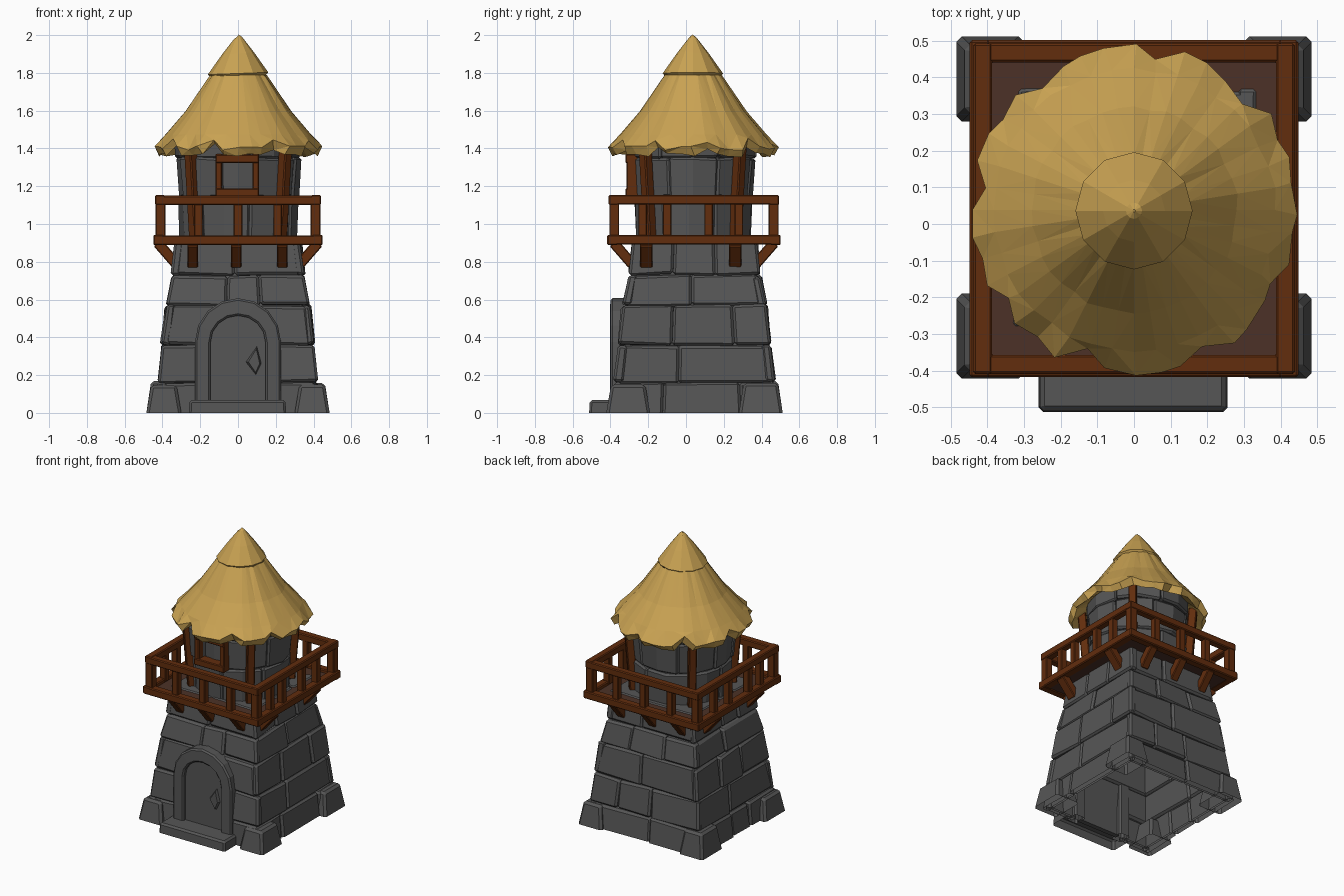
import bpy, bmesh, math, random
from mathutils import Vector

if "Cube" in bpy.data.objects:
    bpy.data.objects.remove(bpy.data.objects["Cube"])

random.seed(7)
CY = 0.045                      # tower axis in y


def material(name, rgb):
    m = bpy.data.materials.new(name)
    m.diffuse_color = (*rgb, 1)
    m.use_nodes = True
    m.node_tree.nodes["Principled BSDF"].inputs["Base Color"].default_value = m.diffuse_color
    return m


STONE = material("dark_stone", (0.092, 0.092, 0.092))
WOOD = material("red_brown_wood", (0.122, 0.026, 0.004))
DECK = material("dark_deck_wood", (0.072, 0.031, 0.02))
THATCH = material("straw_thatch", (0.58, 0.36, 0.085))


def finish(name, bm, mat, bevel=0.0, open_bottom=False):
    bmesh.ops.recalc_face_normals(bm, faces=bm.faces)
    if open_bottom:
        low = [f for f in bm.faces if all(v.co.z < .004 for v in f.verts)]
        bmesh.ops.delete(bm, geom=low, context="FACES")
    me = bpy.data.meshes.new(name)
    bm.to_mesh(me)
    bm.free()
    me.materials.append(mat)
    ob = bpy.data.objects.new(name, me)
    bpy.context.collection.objects.link(ob)
    if bevel:
        md = ob.modifiers.new("chamfer", "BEVEL")
        md.width, md.segments, md.limit_method = bevel, 1, "ANGLE"
        md.angle_limit = math.radians(40)
    return ob


def loft(bm, sections, caps=True):
    rows = [[bm.verts.new(p) for p in s] for s in sections]
    n = len(rows[0])
    for a, b in zip(rows, rows[1:]):
        for i in range(n):
            j = (i + 1) % n
            bm.faces.new((a[i], a[j], b[j], b[i]))
    if caps:
        bm.faces.new(rows[0])
        bm.faces.new(rows[-1][::-1])


def box(bm, lo, hi, taper=0.0):
    x0, y0, z0 = lo
    x1, y1, z1 = hi
    t = taper
    loft(bm, [[(x0, y0, z0), (x1, y0, z0), (x1, y1, z0), (x0, y1, z0)],
              [(x0 + t, y0 + t, z1), (x1 - t, y0 + t, z1), (x1 - t, y1 - t, z1), (x0 + t, y1 - t, z1)]])


def beam(bm, p0, p1, side, w, d):
    p0, p1, s = Vector(p0), Vector(p1), Vector(side).normalized()
    f = (p1 - p0).cross(s).normalized()
    loft(bm, [[p + s * a * w / 2 + f * b * d / 2 for a, b in ((-1, -1), (1, -1), (1, 1), (-1, 1))]
              for p in (p0, p1)])


def jit(a):
    return random.uniform(-a, a)


# ---- square stone base -------------------------------------------------
PROFILE = [(0, .44), (.16, .425), (.36, .404), (.57, .38), (.73, .349), (.925, .328)]


def half(z):
    for (z0, h0), (z1, h1) in zip(PROFILE, PROFILE[1:]):
        if z <= z1:
            return h0 + (h1 - h0) * (z - z0) / (z1 - z0)
    return PROFILE[-1][1]


def splits(a, b, n):
    inner = [a + (b - a) * (i / n) + jit(0.12 * (b - a)) for i in range(1, n)]
    return [a] + inner + [b]


bm = bmesh.new()
for c, ((z0, _), (z1, _)) in enumerate(zip(PROFILE, PROFILE[1:])):
    for k in range(4):
        ang = k * math.pi / 2 - math.pi / 2
        nrm = Vector((math.cos(ang), math.sin(ang), 0))
        tan = Vector((-nrm.y, nrm.x, 0))
        short = 0.0 if (k + c) % 2 else 0.02
        spans = [splits(-1, 1, 2 + (k + c) % 2)]
        if k == 0 and c < 2:                       # leave the doorway open
            g = 0.2 / half(z0)
            spans = [[-1, -g], [g, 1]]
        for sp in spans:
            for u0, u1 in zip(sp, sp[1:]):
                push, secs = jit(0.006), []
                for u in (u0, u1):
                    sec = []
                    for z, d in ((z0, 0), (z1, 0), (z1, .05), (z0, .05)):
                        zz = z + (jit(0.009) if 0 < z < .92 else 0)
                        out = half(z) - d + (push + jit(.007) if d == 0 else 0)
                        sec.append(Vector((0, CY, zz)) + nrm * out + tan * u * (half(z) - short))
                    secs.append(sec)
                loft(bm, secs)
finish("base_wall_stones", bm, STONE, 0.013, True)

bm = bmesh.new()
ring = ((-1, -1), (1, -1), (1, 1), (-1, 1))
loft(bm, [[(sx * (half(z) - .035), CY + sy * (half(z) - .035), z) for sx, sy in ring]
          for z, _ in PROFILE], caps=False)
bm.faces.new([v for v in bm.verts if v.co.z > .92])
finish("base_wall_core", bm, STONE)

bm = bmesh.new()
for sx in (-1, 1):
    for sy in (-1, 1):
        xs = sorted((sx * .30, sx * .485))
        ys = sorted((CY + sy * .235, CY + sy * .467))
        box(bm, (xs[0], ys[0], 0), (xs[1], ys[1], .158 + jit(.012)), .025)
finish("corner_foot_stones", bm, STONE, 0.015, True)

# ---- doorway -----------------------------------------------------------
bm = bmesh.new()
secs = []
arch = [(-1, 0, 0), (-1, 0, .2)]
arch += [(-math.cos(math.pi * i / 8), math.sin(math.pi * i / 8), .375) for i in range(9)]
arch += [(1, 0, .2), (1, 0, 0)]
for c, s, base in arch:
    secs.append([(c * .145, -.403, base + s * .14), (c * .228, -.4, base + s * .232),
                 (c * .228, -.31, base + s * .232), (c * .145, -.31, base + s * .14)])
loft(bm, secs)
finish("door_arch", bm, STONE, 0.01, True)

bm = bmesh.new()
outline = [(-.16, 0), (.16, 0)] + [(.16 * math.cos(math.pi * i / 8), .375 + .155 * math.sin(math.pi * i / 8))
                                   for i in range(9)]
loft(bm, [[(x, y, z) for x, z in outline] for y in (-.374, -.34)])
finish("door_panel", bm, STONE)

bm = bmesh.new()
chip = [(.10, .355), (.04, .27), (.095, .20), (.125, .26)]
loft(bm, [[(x, -.37, z) for x, z in chip], [(.09 + (x - .09) * .7, -.392, .27 + (z - .27) * .8) for x, z in chip]])
finish("door_handle", bm, STONE)

bm = bmesh.new()
box(bm, (-.26, -.513, 0), (.255, -.36, .068), .004)
finish("door_step", bm, STONE, 0.012, True)

# ---- round upper tower -------------------------------------------------
bm = bmesh.new()
levels = [(.90, .312), (1.14, .322), (1.35, .338), (1.46, .338)]
for c, ((z0, r0), (z1, r1)) in enumerate(zip(levels, levels[1:])):
    a0 = -math.pi / 2 + (.27 if c == 1 else .2)
    a1 = a0 + 2 * math.pi - (.54 if c == 1 else 0)     # gap for the window
    n = 7
    cuts = [a0] + [a0 + (a1 - a0) * i / n + jit(.1) for i in range(1, n)] + [a1]
    for b0, b1 in zip(cuts, cuts[1:]):
        push, secs = jit(.01), []
        for t in (0, .5, 1):
            a = b0 + (b1 - b0) * t
            sec = []
            for r, z, d in ((r0, z0, 0), (r1, z1, 0), (r1, z1, .05), (r0, z0, .05)):
                q = r - d + (push + jit(.004) if d == 0 else 0)
                sec.append((q * math.cos(a), CY - .01 + q * math.sin(a), z + jit(.006)))
            secs.append(sec)
        loft(bm, secs)
finish("upper_wall_stones", bm, STONE, 0.012)

bm = bmesh.new()
loft(bm, [[(r * math.cos(i * math.pi / 8), CY - .01 + r * math.sin(i * math.pi / 8), z) for i in range(16)]
          for r, z in ((.285, .9), (.31, 1.5))], caps=False)
finish("upper_wall_core", bm, STONE)

# window frame
bm = bmesh.new()
for x in (-.102, .094):
    box(bm, (x - .018, -.315, 1.14), (x + .018, -.25, 1.37))
for z in (1.165, 1.345):
    box(bm, (-.12, -.32, z - .023), (.112, -.25, z + .023))
finish("window_frame", bm, WOOD, 0.005)

# leaning posts on the round wall
bm = bmesh.new()
for k in range(4):
    a = math.radians(45 + 90 * k)
    c, s = math.cos(a), math.sin(a)
    beam(bm, (.318 * c, CY - .01 + .318 * s, .92), (.358 * c, CY - .01 + .358 * s, 1.43), (-s, c, 0), .052, .055)
finish("upper_wall_posts", bm, WOOD, 0.006)

# ---- balcony -----------------------------------------------------------
bm = bmesh.new()
box(bm, (-.43, -.395, .893), (.43, .475, .918))
finish("balcony_deck", bm, DECK)


def square_frame(name, cx, cy, w, z0, z1):
    bm = bmesh.new()
    zc, h = (z0 + z1) / 2, z1 - z0
    for s in (-1, 1):
        beam(bm, (-cx - w / 2, .042 + s * cy, zc), (cx + w / 2, .042 + s * cy, zc), (0, 1, 0), w, h)
        beam(bm, (s * cx, .042 - cy - w / 2, zc + .003), (s * cx, .042 + cy + w / 2, zc + .003), (1, 0, 0), w, h)
    finish(name, bm, WOOD, 0.006)


square_frame("balcony_floor_frame", .421, .432, .055, .888, .94)
square_frame("balcony_top_rail", .413, .425, .052, 1.1, 1.15)

bm = bmesh.new()
spots = [(sx * .41, .042 + sy * .422, .052) for sx in (-1, 1) for sy in (-1, 1)]
spots += [(x, .042 + sy * .422, .045) for x in (-.21, 0, .21) for sy in (-1, 1)]
spots += [(sx * .41, y, .045) for y in (-.23, -.10, .12, .28) for sx in (-1, 1)]
for x, y, w in spots:
    box(bm, (x - w / 2, y - w / 2, .92), (x + w / 2, y + w / 2, 1.12))
finish("balcony_balusters", bm, WOOD, 0.004)

# slanted brackets under the balcony
bm = bmesh.new()
for s in (-1, 1):
    for x in (-.24, -.01, .235):
        beam(bm, (x, .042 + s * .325, .785), (x, .042 + s * .425, .90), (1, 0, 0), .055, .055)
    for y in (-.21, .26):
        beam(bm, (s * .325, y, .785), (s * .425, y, .90), (0, 1, 0), .065, .055)
finish("balcony_brackets", bm, WOOD, 0.005)

# ---- thatched roof -----------------------------------------------------
bm = bmesh.new()
N = 40
rings = [(.32, 1.45), (.422, 1.365), (.446, 1.403), (.385, 1.475), (.28, 1.597), (.148, 1.79)]
notch = {1: .03, 5: .045, 9: .02, 14: .045, 19: .03, 24: .045, 28: .05, 33: .035, 37: .045}
secs = []
wob = [.008 * math.sin(i * 1.9) + jit(.008) for i in range(N)]
for k, (r, z) in enumerate(rings):
    sec = []
    for i in range(N):
        a = 2 * math.pi * i / N + (jit(.03) if k in (1, 2) else 0)
        rr = r + (wob[i] if k in (1, 2) else wob[i] * .4)
        zz = z + (jit(.012) if k in (1, 2) else 0)
        if k in (1, 2) and i in notch:             # torn rim
            rr, zz = rr - notch[i] * .85, zz + notch[i]
        sec.append((rr * math.cos(a), .038 + rr * math.sin(a), zz))
    secs.append(sec)
loft(bm, secs, caps=False)
bmesh.ops.triangulate(bm, faces=bm.faces[:])
finish("thatch_roof", bm, THATCH)

bm = bmesh.new()
loft(bm, [[(r * math.cos(i * math.pi / 6), .036 + r * math.sin(i * math.pi / 6), z + .006 * math.cos(i * math.pi / 6))
           for i in range(12)]
          for r, z in ((.14, 1.775), (.16, 1.797), (.085, 1.903), (.022, 1.984), (.004, 1.997))])
finish("roof_cap", bm, THATCH)
